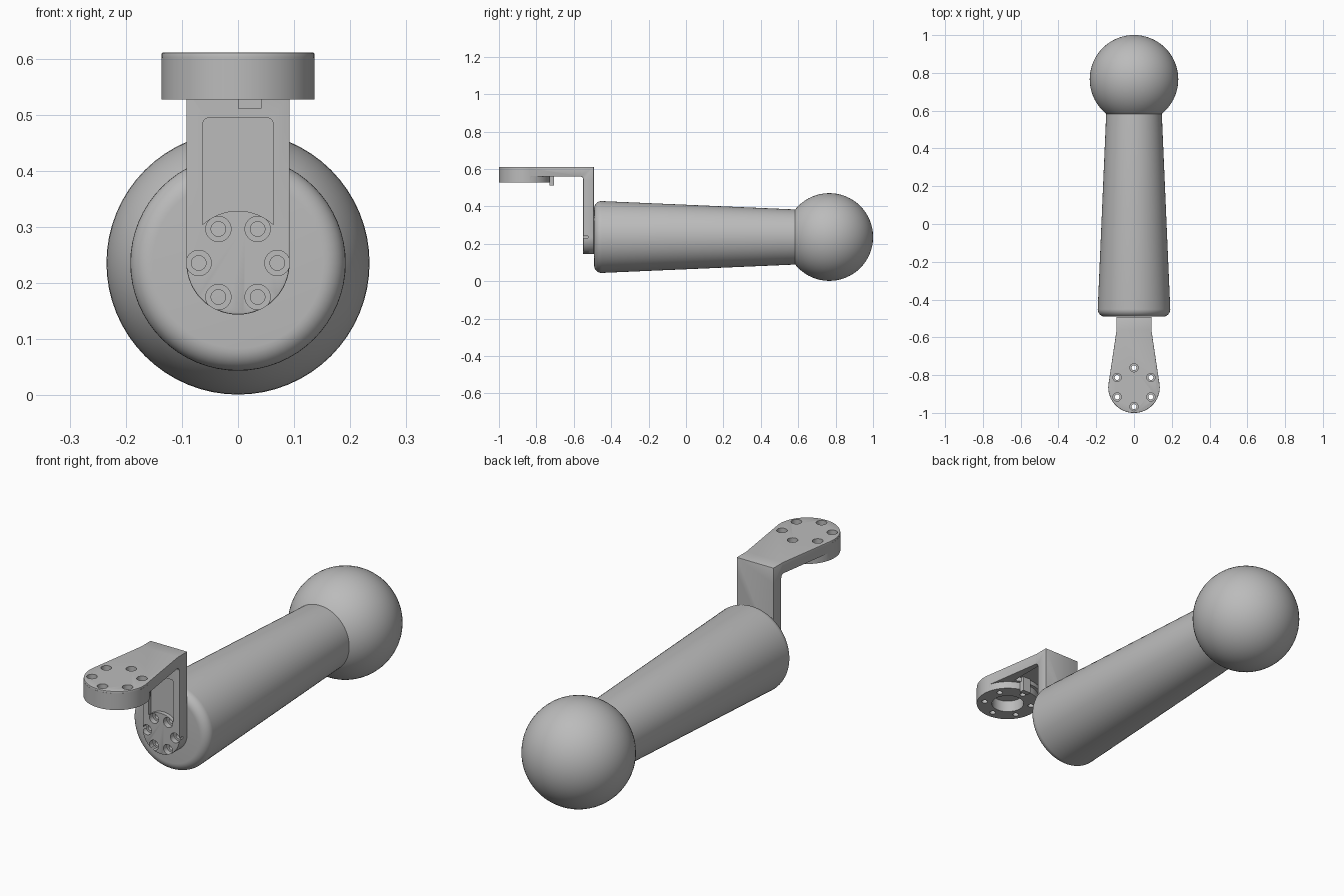
import bpy, bmesh, math
from mathutils import Vector

if "Cube" in bpy.data.objects:
    bpy.data.objects.remove(bpy.data.objects["Cube"], do_unlink=True)

grey = bpy.data.materials.new("plain grey")
grey.use_nodes = True
grey.diffuse_color = (0.5, 0.5, 0.5, 1)
grey.node_tree.nodes["Principled BSDF"].inputs["Base Color"].default_value = (0.5, 0.5, 0.5, 1)

AXIS_Z = 0.236      # height of the handle axis
PAD_Y = -0.864      # centre of the mounting pad
PAD_R = 0.136
ARM = 0.092         # half width of the upright
BACK = -0.493       # rear face of the upright


def arc(cx, cy, r, a0, a1, n=24):
    return [(cx + r * math.cos(math.radians(a0 + (a1 - a0) * i / n)),
             cy + r * math.sin(math.radians(a0 + (a1 - a0) * i / n))) for i in range(n + 1)]


def finish(name, bm):
    bmesh.ops.recalc_face_normals(bm, faces=bm.faces[:])
    mesh = bpy.data.meshes.new(name)
    bm.to_mesh(mesh)
    bm.free()
    mesh.materials.append(grey)
    obj = bpy.data.objects.new(name, mesh)
    bpy.context.collection.objects.link(obj)
    return obj


def prism(name, outline, axis, lo, hi):
    """Extrude a 2D outline along one axis."""
    place = {"x": lambda u, v, w: (w, u, v),
             "y": lambda u, v, w: (u, w, v),
             "z": lambda u, v, w: (u, v, w)}[axis]
    bm = bmesh.new()
    face = bm.faces.new([bm.verts.new(place(u, v, lo)) for u, v in outline])
    new = bmesh.ops.extrude_face_region(bm, geom=[face])["geom"]
    shift = Vector(place(0, 0, hi - lo))
    bmesh.ops.translate(bm, vec=shift, verts=[e for e in new if isinstance(e, bmesh.types.BMVert)])
    return finish(name, bm)


def disc(name, u, v, r, axis, lo, hi, n=32):
    return prism(name, arc(u, v, r, 0, 360, n)[:-1], axis, lo, hi)


def lathe(name, profile, steps):
    """Spin (radius, y) points around the handle axis."""
    bm = bmesh.new()
    verts = [bm.verts.new((r, y, AXIS_Z)) for r, y in profile]
    edges = [bm.edges.new(pair) for pair in zip(verts, verts[1:])]
    bmesh.ops.spin(bm, geom=verts + edges, cent=(0, 0, AXIS_Z), axis=(0, 1, 0),
                   angle=math.tau, steps=steps)
    bmesh.ops.remove_doubles(bm, verts=bm.verts[:], dist=0.0001)
    return finish(name, bm)


def apply(obj, mod):
    bpy.context.view_layer.objects.active = obj
    bpy.ops.object.modifier_apply(modifier=mod.name)


def combine(obj, other, operation):
    mod = obj.modifiers.new("combine", "BOOLEAN")
    mod.operation, mod.solver, mod.object = operation, "EXACT", other
    apply(obj, mod)
    bpy.data.objects.remove(other, do_unlink=True)


def pocket(name, cy, r, half, far, axis, lo, hi):
    """Recess with an arched near end and two rounded far corners."""
    a = math.degrees(math.acos(half / r))
    c = 0.012
    outline = (arc(0, cy, r, 180 - a, a) + arc(half - c, far - c, c, 0, 90, 6)
               + arc(c - half, far - c, c, 90, 180, 6))
    return prism(name, outline, axis, lo, hi)


def smooth(obj, angle):
    bpy.ops.object.select_all(action="DESELECT")
    obj.select_set(True)
    bpy.context.view_layer.objects.active = obj
    bpy.ops.object.shade_smooth_by_angle(angle=math.radians(angle))


# Ball knob and tapered grip
ball = lathe("ball_knob", arc(0, 0.766, 0.2345, -90, 90, 32), 64)
grip_profile = ([(0, -0.491)] + arc(0.152, -0.451, 0.04, -90, 0, 8)
                + [(0.147, 0.59), (0.144, 0.63), (0, 0.63)])
grip = lathe("grip", grip_profile, 64)

# L-shaped bracket: side profile trimmed by its plan and its front outline
side = ([(-1.1, 0.611), (BACK, 0.611), (BACK, 0.1), (-0.55, 0.1)]
        + arc(-0.565, 0.545, 0.015, 0, 90, 6) + [(-1.1, 0.56)])
bracket = prism("bracket", side, "x", -0.2, 0.2)
plan = arc(0, PAD_Y, PAD_R, 170, 370, 40) + [(ARM, -0.56), (ARM, -0.4), (-ARM, -0.4), (-ARM, -0.56)]
combine(bracket, prism("plan", plan, "z", 0, 1), "INTERSECT")
front = arc(0, AXIS_Z, ARM, 180, 360, 32) + [(ARM, 0.54), (0.2, 0.54), (0.2, 0.8),
                                             (-0.2, 0.8), (-0.2, 0.54), (-ARM, 0.54)]
combine(bracket, prism("front", front, "y", -1.2, 0), "INTERSECT")
bevel = bracket.modifiers.new("bevel", "BEVEL")
bevel.width, bevel.segments, bevel.limit_method = 0.006, 2, "ANGLE"
bevel.angle_limit = math.radians(50)
apply(bracket, bevel)

# Round mounting pad with a blind bore, and a locating lug behind it
combine(bracket, disc("pad", 0, PAD_Y, PAD_R + 0.0005, "z", 0.527, 0.602, 64), "UNION")
combine(bracket, disc("bore", 0, PAD_Y, 0.07, "z", 0.5, 0.58, 48), "DIFFERENCE")
combine(bracket, pocket("plate_recess", PAD_Y, 0.15, 0.072, -0.57, "z", 0.5, 0.58), "DIFFERENCE")
lug = [(0, -0.731), (0.042, -0.731), (0.042, -0.707), (0, -0.707)]
combine(bracket, prism("lug", lug, "z", 0.511, 0.59), "UNION")

# Recess in the upright
combine(bracket, pocket("upright_recess", AXIS_Z, 0.093, 0.063, 0.495, "y", -0.6, -0.532), "DIFFERENCE")

# Counterbored bolt circles on the pad and the upright
for i in range(6):
    a = math.radians(60 * i)
    u, v = 0.07 * math.cos(a), AXIS_Z + 0.07 * math.sin(a)
    combine(bracket, disc("counterbore", u, v, 0.0225, "y", -0.6, -0.525), "DIFFERENCE")
    combine(bracket, disc("hole", u, v, 0.013, "y", -0.6, -0.4), "DIFFERENCE")
    u, v = 0.103 * math.sin(a), PAD_Y + 0.103 * math.cos(a)
    combine(bracket, disc("counterbore", u, v, 0.022, "z", 0.585, 0.7), "DIFFERENCE")
    combine(bracket, disc("hole", u, v, 0.013, "z", 0.4, 0.7), "DIFFERENCE")

for obj, angle in ((ball, 40), (grip, 40), (bracket, 30)):
    smooth(obj, angle)
